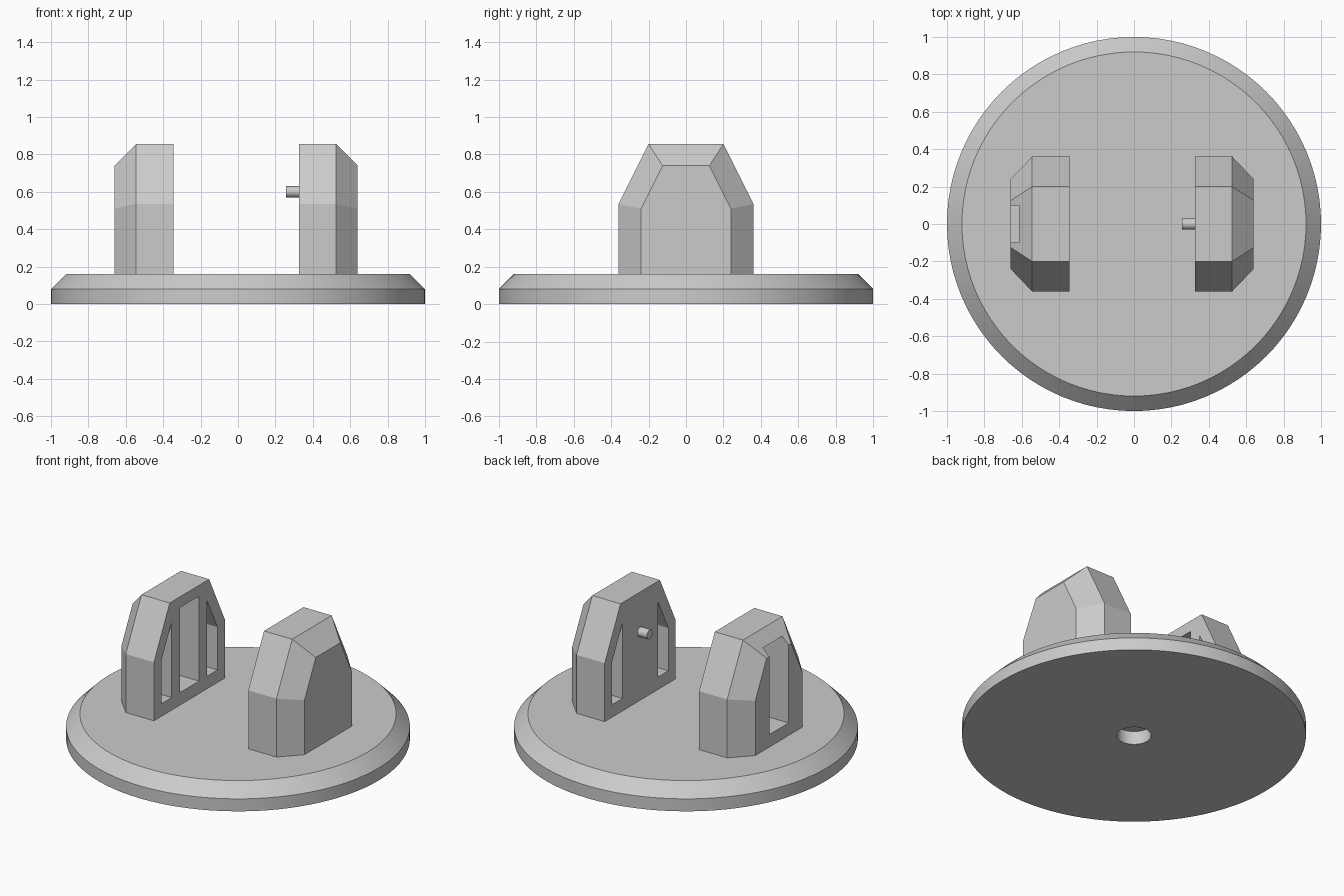
import bpy, bmesh, math
from mathutils import Matrix

cube = bpy.data.objects.get("Cube")
if cube:
    bpy.data.objects.remove(cube, do_unlink=True)

grey = bpy.data.materials.new("plain grey")
grey.use_nodes = True
colour = (0.6, 0.6, 0.6, 1)
grey.diffuse_color = colour
grey.node_tree.nodes["Principled BSDF"].inputs["Base Color"].default_value = colour


def make_object(name, bm):
    bmesh.ops.recalc_face_normals(bm, faces=bm.faces)
    mesh = bpy.data.meshes.new(name)
    bm.to_mesh(mesh)
    bm.free()
    mesh.materials.append(grey)
    obj = bpy.data.objects.new(name, mesh)
    bpy.context.collection.objects.link(obj)
    return obj


def smooth(obj):
    bpy.ops.object.select_all(action="DESELECT")
    obj.select_set(True)
    bpy.context.view_layer.objects.active = obj
    bpy.ops.object.shade_smooth_by_angle(angle=math.radians(30))


def loft(name, sections):
    """Closed solid through (x, [(y, z), ...]) cross-sections."""
    bm = bmesh.new()
    rings = [[bm.verts.new((x, y, z)) for y, z in pts] for x, pts in sections]
    for a, b in zip(rings, rings[1:]):
        n = len(a)
        for i in range(n):
            j = (i + 1) % n
            bm.faces.new((a[i], a[j], b[j], b[i]))
    bm.faces.new(rings[0])
    bm.faces.new(rings[-1])
    return make_object(name, bm)


def cut(target, cutter):
    """Subtract the cutter for good, then discard it."""
    cutter.hide_render = True
    mod = target.modifiers.new("slot", "BOOLEAN")
    mod.operation, mod.solver, mod.object = "DIFFERENCE", "EXACT", cutter
    bpy.context.view_layer.objects.active = target
    bpy.ops.object.modifier_apply(modifier=mod.name)
    bpy.data.objects.remove(cutter, do_unlink=True)


# Round base with a bevelled rim and a blind hole underneath
bm = bmesh.new()
profile = [(0, 0.085), (0.1, 0.085), (0.1, 0), (1, 0), (1, 0.08), (0.92, 0.16), (0, 0.16)]
verts = [bm.verts.new((r, 0, z)) for r, z in profile]
edges = [bm.edges.new(pair) for pair in zip(verts, verts[1:])]
bmesh.ops.spin(bm, geom=verts + edges, cent=(0, 0, 0), axis=(0, 0, 1),
               angle=math.tau, steps=96, use_duplicate=False)
bmesh.ops.remove_doubles(bm, verts=bm.verts, dist=0.0001)
smooth(make_object("base_disc", bm))


def outline(width, shoulder, top_width, top):
    return [(-width, 0.15), (-width, shoulder), (-top_width, top),
            (top_width, top), (width, shoulder), (width, 0.15)]


# Two facing uprights, bevelled on the outside, with slanted side slots
def upright(name, side, inner):
    wide = outline(0.36, 0.535, 0.2, 0.855)
    narrow = outline(0.24, 0.51, 0.125, 0.74)
    obj = loft(name, [(side * inner, wide), (side * (inner + 0.2), wide),
                      (side * (inner + 0.315), narrow)])
    for s in (-1, 1):
        slot = [(s * y, z) for y, z in
                [(0.18, 0.24), (0.285, 0.24), (0.285, 0.515), (0.18, 0.725)]]
        cut(obj, loft("side_slot_cutter", [(side * (inner - 0.05), slot),
                                           (side * (inner + 0.2), slot)]))
    return obj


upright("left_upright", 1, 0.325)
right_upright = upright("right_upright", -1, 0.345)

# Central slot running through the right upright
window = [(-0.098, 0.24), (0.098, 0.24), (0.098, 0.785), (-0.098, 0.785)]
cut(right_upright, loft("centre_slot_cutter", [(-0.25, window), (-0.75, window)]))

# Small round pin on the inside of the left upright
bm = bmesh.new()
bmesh.ops.create_cone(bm, cap_ends=True, segments=32, radius1=0.03, radius2=0.03, depth=0.08,
                      matrix=Matrix.Translation((0.297, 0, 0.6)) @ Matrix.Rotation(math.pi / 2, 4, "Y"))
smooth(make_object("pin", bm))
